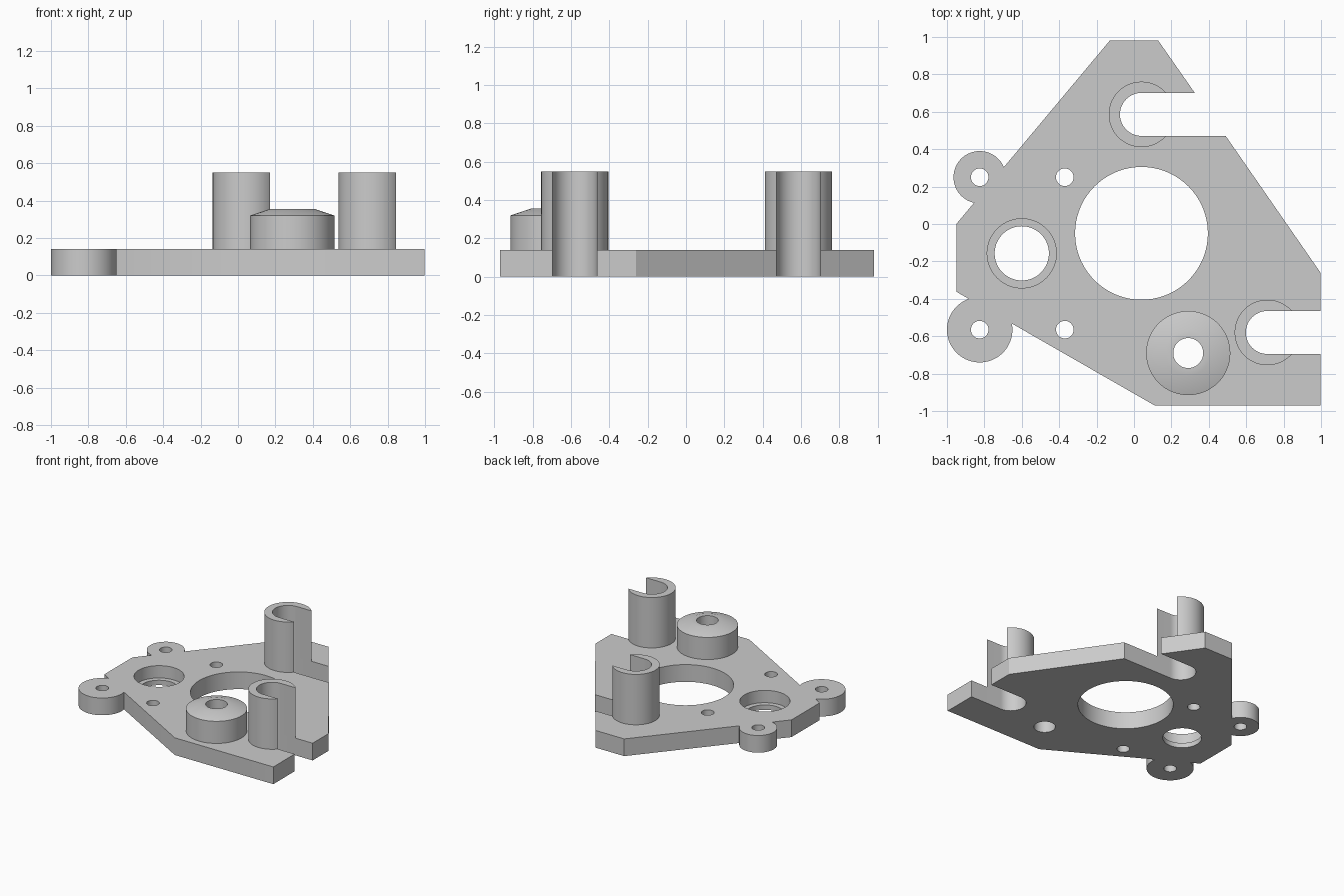
import bpy
import bmesh
from math import pi, sin, cos, asin, radians

cube = bpy.data.objects.get("Cube")
if cube:
    bpy.data.objects.remove(cube, do_unlink=True)

THICK = 0.14        # plate thickness
POST_TOP = 0.55     # height of the slotted posts
SLOT_R = 0.115      # half width of the slots
POST_R = 0.175
SEG = 72

grey = bpy.data.materials.new("light grey")
grey.use_nodes = True
colour = (0.6, 0.6, 0.6, 1)
grey.diffuse_color = colour
grey.node_tree.nodes["Principled BSDF"].inputs["Base Color"].default_value = colour


def make_object(name, bm):
    bmesh.ops.recalc_face_normals(bm, faces=bm.faces)
    mesh = bpy.data.meshes.new(name)
    bm.to_mesh(mesh)
    bm.free()
    mesh.materials.append(grey)
    obj = bpy.data.objects.new(name, mesh)
    bpy.context.collection.objects.link(obj)
    return obj


def prism(name, outline, z0, z1):
    """Extrude a flat outline from z0 up to z1."""
    bm = bmesh.new()
    face = bm.faces.new([bm.verts.new((x, y, z0)) for x, y in outline])
    up = bmesh.ops.extrude_face_region(bm, geom=[face])
    verts = [v for v in up["geom"] if isinstance(v, bmesh.types.BMVert)]
    bmesh.ops.translate(bm, verts=verts, vec=(0, 0, z1 - z0))
    return make_object(name, bm)


def arc(centre, r, a0, a1, steps):
    return [(centre[0] + r * cos(a0 + (a1 - a0) * i / steps),
             centre[1] + r * sin(a0 + (a1 - a0) * i / steps)) for i in range(steps + 1)]


def disc(name, centre, r, z0, z1):
    return prism(name, arc(centre, r, 0, 2 * pi, SEG)[:-1], z0, z1)


def select(obj):
    bpy.ops.object.select_all(action="DESELECT")
    obj.select_set(True)
    bpy.context.view_layer.objects.active = obj


def combine(obj, tool, operation):
    """Apply a boolean and remove the helper."""
    mod = obj.modifiers.new("combine", "BOOLEAN")
    mod.operation = operation
    mod.solver = "EXACT"
    mod.object = tool
    select(obj)
    bpy.ops.object.modifier_apply(modifier=mod.name)
    bpy.data.objects.remove(tool, do_unlink=True)


def slot_end(centre):
    return arc(centre, SLOT_R, pi / 2, 3 * pi / 2, SEG // 2)


back_slot, front_slot = (0.04, 0.586), (0.713, -0.58)
boss_centre = (0.29, -0.69)
bore_centre = (-0.6, -0.157)
back_lug, front_lug = (-0.825, 0.25), (-0.825, -0.565)

# Base plate with two open slots
outline = [(-0.13, 0.98), (0.13, 0.98), (0.325, 0.701)]
outline += slot_end(back_slot)
outline += [(0.49, 0.471), (0.997, -0.26), (0.997, -0.465)]
outline += slot_end(front_slot)
outline += [(0.997, -0.695), (0.997, -0.97), (0.11, -0.97), (-0.95, -0.362), (-0.95, 0)]
plate = prism("base_plate", outline, 0, THICK)

# Round mounting lugs
combine(plate, disc("back_lug", back_lug, 0.14, 0, THICK), "UNION")
combine(plate, disc("front_lug", front_lug, 0.175, 0, THICK), "UNION")

# Through holes and the stepped bore
holes = [((0.04, -0.05), 0.355), (boss_centre, 0.08), (bore_centre, 0.145)]
holes += [((x, y), 0.047) for x in (-0.825, -0.37) for y in (0.25, -0.565)]
for centre, r in holes:
    combine(plate, disc("hole_cutter", centre, r, -0.1, 0.3), "DIFFERENCE")
combine(plate, disc("bore_cutter", bore_centre, 0.185, 0.04, 0.3), "DIFFERENCE")


# Slotted posts, open towards +x
def slotted_post(name, centre):
    a = asin(SLOT_R / POST_R)
    section = arc(centre, POST_R, a, 2 * pi - a, SEG) + slot_end(centre)[::-1]
    return prism(name, section, THICK, POST_TOP)


posts = [slotted_post("back_post", back_slot), slotted_post("front_post", front_slot)]

# Bevelled boss, turned from a profile
bm = bmesh.new()
profile = [(0.08, THICK), (0.225, THICK), (0.225, 0.32), (0.12, 0.355), (0.08, 0.355)]
ring = [bm.verts.new((boss_centre[0] + r, boss_centre[1], z)) for r, z in profile]
edges = [bm.edges.new((ring[i - 1], ring[i])) for i in range(len(ring))]
bmesh.ops.spin(bm, geom=ring + edges, cent=(*boss_centre, 0), axis=(0, 0, 1),
               angle=2 * pi, steps=SEG)
bmesh.ops.remove_doubles(bm, verts=bm.verts, dist=0.0005)
boss = make_object("boss", bm)

for obj in [plate, boss] + posts:
    select(obj)
    bpy.ops.object.shade_smooth_by_angle(angle=radians(30))
